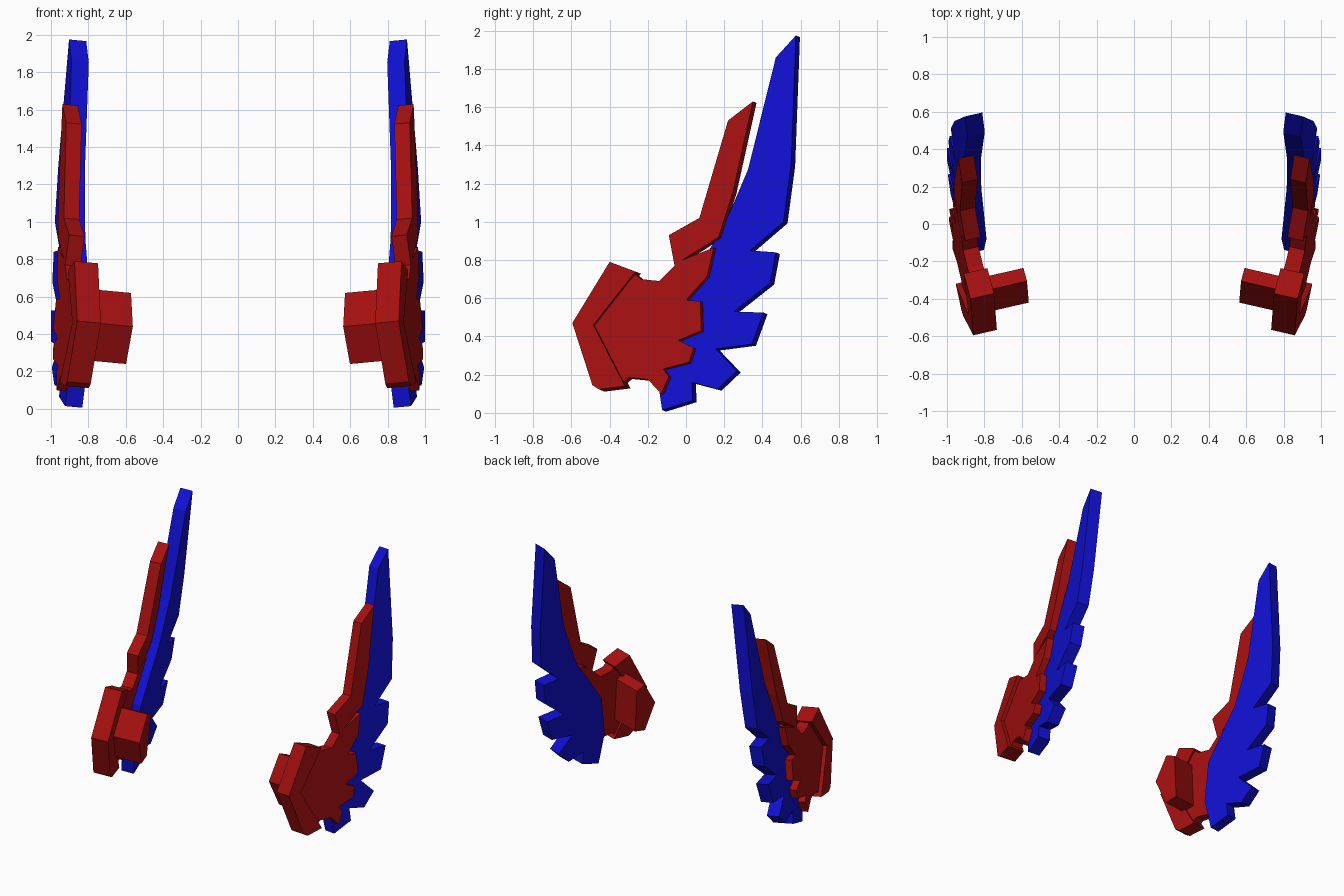
import bpy, bmesh
from mathutils import Vector

# every plate lies parallel to one tilted plane: x = a + SY*y + SZ*z
SY, SZ = 0.23, -0.093
NORMAL = Vector((1, -SY, -SZ)).normalized()


def material(name, color):
    m = bpy.data.materials.new(name)
    m.diffuse_color = color
    return m


def plate(name, outline, a, depth, mat):
    """Prism from a (y, z) outline on the tilted plane, extruded along its normal, mirrored in x."""
    bm = bmesh.new()
    face = bm.faces.new([bm.verts.new((a + SY * y + SZ * z, y, z)) for y, z in outline])
    ext = bmesh.ops.extrude_face_region(bm, geom=[face], use_keep_orig=True)
    moved = [v for v in ext["geom"] if isinstance(v, bmesh.types.BMVert)]
    bmesh.ops.translate(bm, verts=moved, vec=NORMAL * -depth)
    bmesh.ops.recalc_face_normals(bm, faces=bm.faces)
    mesh = bpy.data.meshes.new(name)
    bm.to_mesh(mesh)
    bm.free()
    mesh.materials.append(mat)
    ob = bpy.data.objects.new(name, mesh)
    bpy.context.collection.objects.link(ob)
    mirror = ob.modifiers.new("mirror", 'MIRROR')
    mirror.use_mirror_merge = False
    return ob


red = material("red", (0.38, 0.005, 0.005, 1))
blue = material("blue", (0.005, 0.005, 0.65, 1))

# long blue feathers, the inner layer
plate("blue_feathers", [
    (0.575, 1.975), (0.47, 1.86), (0.325, 1.275), (0.255, 1.11), (0.17, 0.92),
    (0.08, 0.80), (-0.10, 0.55), (-0.16, 0.25), (-0.125, 0.015),
    (0.035, 0.065), (0.03, 0.16), (0.165, 0.125), (0.265, 0.22), (0.155, 0.335),
    (0.345, 0.36), (0.405, 0.525), (0.25, 0.53), (0.44, 0.68), (0.47, 0.84),
    (0.335, 0.85), (0.51, 1.0), (0.55, 1.3)], 0.955, 0.095, blue)

# red feathers, the outer layer
plate("red_feathers", [
    (-0.265, 0.725), (-0.235, 0.70), (-0.14, 0.69), (-0.06, 0.77), (-0.09, 0.93),
    (0.07, 1.02), (0.22, 1.53), (0.35, 1.63), (0.245, 1.155), (0.17, 0.92),
    (-0.02, 0.80), (0.145, 0.865), (0.11, 0.715), (0.0, 0.59), (0.075, 0.585),
    (0.08, 0.43), (-0.04, 0.38), (0.04, 0.34), (0.015, 0.265), (-0.12, 0.23),
    (-0.09, 0.19), (-0.13, 0.10), (-0.20, 0.175), (-0.30, 0.185), (-0.33, 0.16),
    (-0.50, 0.46)], 1.01, 0.085, red)

# thicker chevron along the leading edge
plate("leading_edge", [
    (-0.40, 0.79), (-0.595, 0.47), (-0.49, 0.145), (-0.455, 0.123), (-0.32, 0.14),
    (-0.485, 0.46), (-0.265, 0.74)], 1.04, 0.13, red)

# block on the inner side; its outline is the innermost face
plate("mounting_block", [
    (-0.235, 0.59), (-0.305, 0.62), (-0.42, 0.44), (-0.345, 0.24), (-0.25, 0.26)],
    0.70, -0.24, red)
